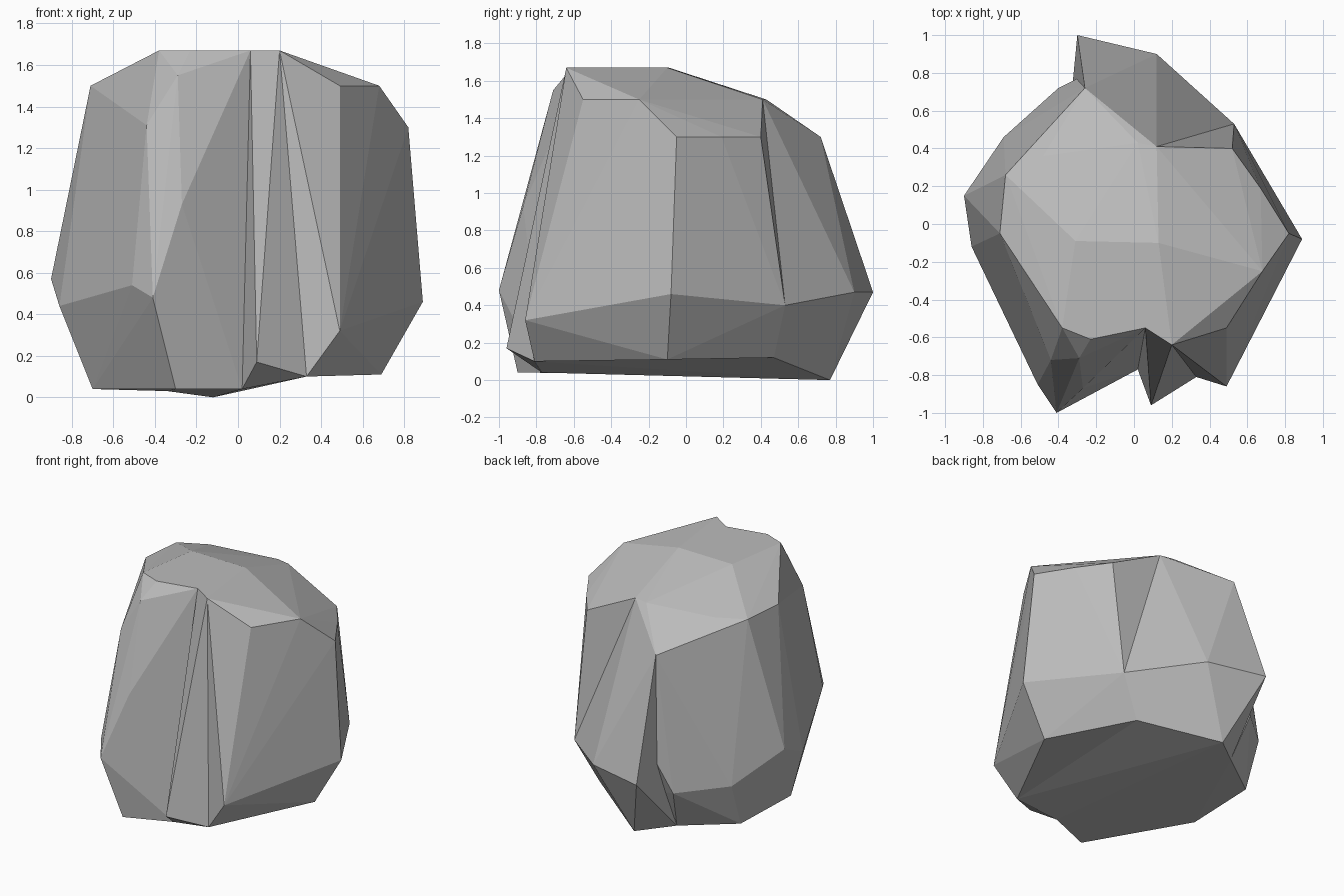
import bpy
import bmesh
import math

default_cube = bpy.data.objects.get("Cube")
if default_cube:
    bpy.data.objects.remove(default_cube, do_unlink=True)

stone = bpy.data.materials.new("stone_grey")
stone.use_nodes = True
stone_colour = (0.5, 0.5, 0.5, 1)
stone.diffuse_color = stone_colour
stone.node_tree.nodes["Principled BSDF"].inputs["Base Color"].default_value = stone_colour


def level(height, *outline):
    """Corners that share one height."""
    return [(x, y, height) for x, y in outline]


def convex_chunk(name, *groups):
    """A faceted boulder stretched tightly around groups of corners."""
    bm = bmesh.new()
    for corner in {corner for group in groups for corner in group}:
        bm.verts.new(corner)
    hull = bmesh.ops.convex_hull(bm, input=bm.verts)
    unused = set(hull["geom_interior"]) | set(hull["geom_unused"])
    loose = [item for item in unused if isinstance(item, bmesh.types.BMVert)]
    bmesh.ops.delete(bm, geom=loose, context="VERTS")
    bmesh.ops.recalc_face_normals(bm, faces=bm.faces)
    mesh = bpy.data.meshes.new(name)
    bm.to_mesh(mesh)
    bm.free()
    mesh.materials.append(stone)
    chunk = bpy.data.objects.new(name, mesh)
    bpy.context.scene.collection.objects.link(chunk)
    return chunk


# Corners shared where the chunks meet: crown, back rim, grooves and foot
crown_middle = level(1.67, (.13, -.1))
back_rim = level(1.5, (.02, .43), (.12, .41))
left_groove = [(.06, -.55, 1.67), (.02, -.77, .04)]
right_groove = [(.2, -.64, 1.67), (.33, -.81, .1)]
back_groove = [(-.26, .72, 1.3), (-.26, .79, .63)]
back_corner = [(.53, .53, .4)]
back_foot = [(-.34, .59, .03), (.37, .47, .12)]

# Broad side, with the faceted front bulge
west_crown = level(1.67, (-.38, -.55), (-.23, -.61), (-.31, -.09))
west_shoulder = level(1.5, (-.71, -.05), (-.68, .26), (-.48, .36), (-.28, .33))
west_front = [(-.29, -.71, 1.55), (-.44, -.72, 1.31), (-.27, -.87, .93),
              (-.51, -.85, .54), (-.41, -1, .48)]
west_waist = [(-.86, -.12, .44), (-.9, .15, .57), (-.69, .46, .36), (-.4, .72, .33)]
west_foot = level(.04, (-.3, -.9), (-.7, -.21), (-.68, .34))
broad_side = convex_chunk("broad_side", west_crown, west_shoulder, west_front,
                          west_waist, west_foot, crown_middle, back_rim,
                          left_groove, back_groove, back_foot)

# Middle wedge, from the narrow front ridge to the back bulge
front_ridge = [(.09, -.96, .17)]
back_bulge = level(.47, (-.3, 1), (.12, .9))
lowest_corner = level(0, (-.12, .77))
middle_wedge = convex_chunk("middle_wedge", front_ridge, back_bulge, lowest_corner,
                            crown_middle, back_rim, left_groove, right_groove,
                            back_groove, back_corner, back_foot)

# Opposite side, with its tall flat wall
east_shoulder = level(1.5, (.49, -.55), (.68, -.25), (.44, -.08))
east_rim = level(1.3, (.82, -.05), (.67, .19), (.52, .4))
east_waist = [(.49, -.86, .32), (.89, -.08, .46), (.69, -.1, .11)]
tall_side = convex_chunk("tall_side", east_shoulder, east_rim, east_waist,
                         crown_middle, back_rim[1:], right_groove,
                         back_corner, back_foot[1:])

# Fuse the chunks into one closed rock
for part in (middle_wedge, tall_side):
    fuse = broad_side.modifiers.new("fuse_" + part.name, "BOOLEAN")
    fuse.operation = "UNION"
    fuse.solver = "EXACT"
    fuse.object = part
bpy.context.view_layer.update()
graph = bpy.context.evaluated_depsgraph_get()
rock_mesh = bpy.data.meshes.new_from_object(broad_side.evaluated_get(graph))
for part in (broad_side, middle_wedge, tall_side):
    bpy.data.objects.remove(part, do_unlink=True)

# Merge the almost level facets and keep every face flat
bm = bmesh.new()
bm.from_mesh(rock_mesh)
bmesh.ops.remove_doubles(bm, verts=bm.verts, dist=.001)
bmesh.ops.dissolve_limit(bm, angle_limit=math.radians(1), verts=bm.verts, edges=bm.edges)
for face in bm.faces:
    face.smooth = False
bm.to_mesh(rock_mesh)
bm.free()
rock_mesh.name = "rock"
rock = bpy.data.objects.new("rock", rock_mesh)
bpy.context.scene.collection.objects.link(rock)
